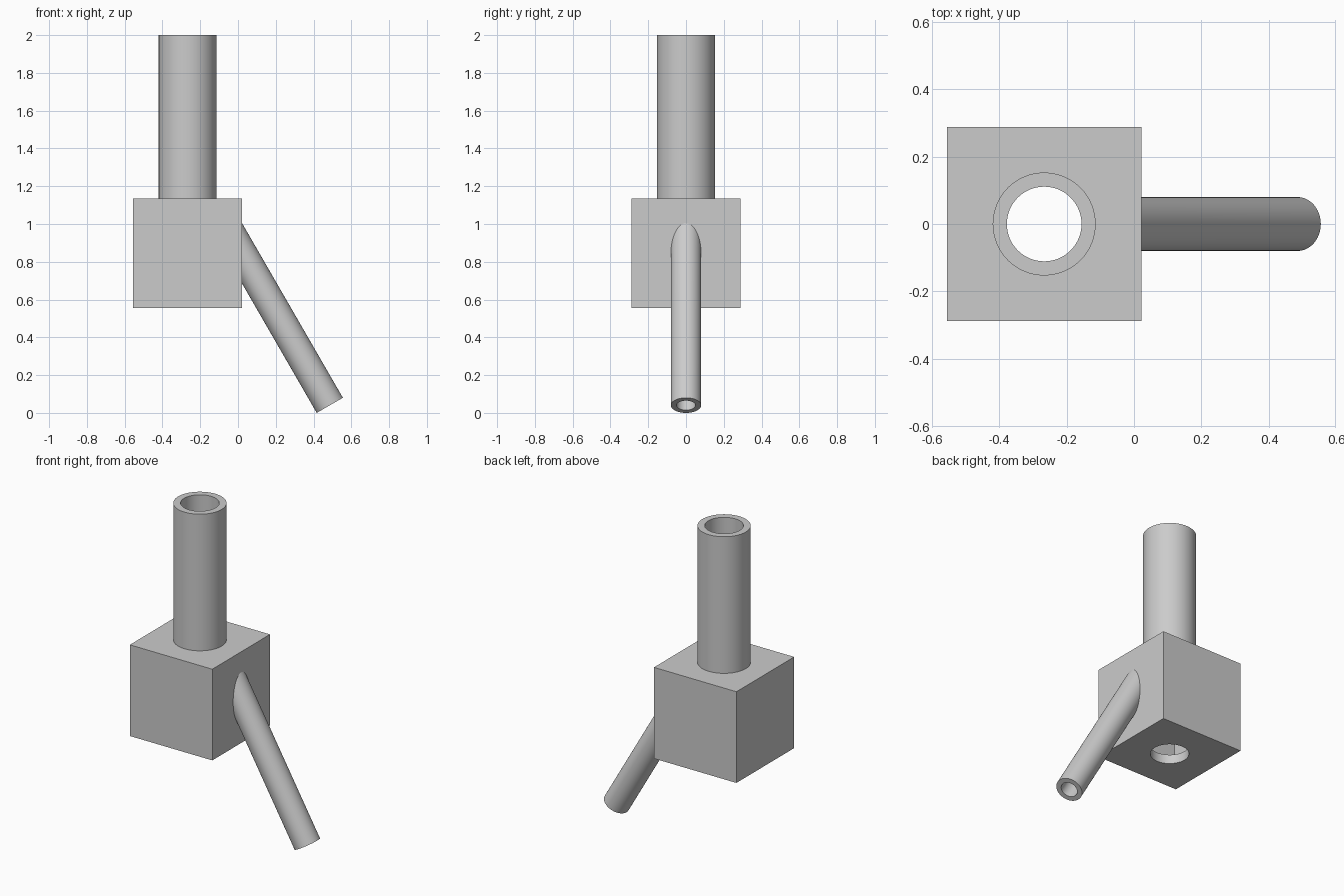
import bpy
import bmesh
import math
from mathutils import Matrix, Vector

cube = bpy.data.objects.get("Cube")
if cube:
    bpy.data.objects.remove(cube, do_unlink=True)

grey = bpy.data.materials.new("plain grey")
grey.use_nodes = True
grey.diffuse_color = (0.6, 0.6, 0.6, 1)
grey.node_tree.nodes["Principled BSDF"].inputs["Base Color"].default_value = (0.6, 0.6, 0.6, 1)

SIDE, WALL = 0.578, 0.058
CENTRE = Vector((-0.267, 0, 0.845))
PIPE_R, BORE_R = 0.153, 0.111
SPOUT_R, SPOUT_BORE_R = 0.08, 0.05
TOP = CENTRE.z + SIDE / 2
SPOUT_END = Vector((0.486, 0, 0.04))
SPOUT_DIR = Vector((-math.sin(math.radians(30)), 0, math.cos(math.radians(30))))


def finish(name, bm):
    mesh = bpy.data.meshes.new(name)
    bmesh.ops.recalc_face_normals(bm, faces=bm.faces)
    bm.to_mesh(mesh)
    bm.free()
    obj = bpy.data.objects.new(name, mesh)
    bpy.context.collection.objects.link(obj)
    mesh.materials.append(grey)
    return obj


def box(name, size):
    bm = bmesh.new()
    bmesh.ops.create_cube(bm, size=size, matrix=Matrix.Translation(CENTRE))
    return finish(name, bm)


def rod(name, start, direction, length, radius):
    turn = direction.to_track_quat("Z", "Y").to_matrix().to_4x4()
    bm = bmesh.new()
    bmesh.ops.create_cone(bm, cap_ends=True, segments=64, radius1=radius, radius2=radius,
                          depth=length,
                          matrix=Matrix.Translation(start + direction * length / 2) @ turn)
    return finish(name, bm)


def cut(obj, cutter):
    cutter.hide_render = True
    mod = obj.modifiers.new("cut", "BOOLEAN")
    mod.operation = "DIFFERENCE"
    mod.solver = "EXACT"
    mod.object = cutter
    bpy.context.view_layer.objects.active = obj
    bpy.ops.object.modifier_apply(modifier=mod.name)
    bpy.data.objects.remove(cutter, do_unlink=True)


UP = Vector((0, 0, 1))


def main_bore():
    return rod("bore_cutter", Vector((CENTRE.x, 0, 0.3)), UP, 2, BORE_R)


def spout_bore():
    return rod("spout_bore_cutter", SPOUT_END - SPOUT_DIR * 0.1, SPOUT_DIR, 1.2, SPOUT_BORE_R)


# Hollow cubic housing, open above, below and into the spout
housing = box("housing", SIDE)
cut(housing, box("cavity_cutter", SIDE - 2 * WALL))
cut(housing, main_bore())
cut(housing, spout_bore())

# Upright pipe
pipe = rod("upright_pipe", Vector((CENTRE.x, 0, TOP)), UP, 2 - TOP, PIPE_R)
cut(pipe, main_bore())

# Slanted spout, trimmed flush to the housing side
spout = rod("slanted_spout", SPOUT_END, SPOUT_DIR, 1.12, SPOUT_R)
cut(spout, box("trim_cutter", SIDE))
cut(spout, spout_bore())

# Smooth round walls, crisp rims
for obj in (housing, pipe, spout):
    bpy.ops.object.select_all(action="DESELECT")
    obj.select_set(True)
    bpy.context.view_layer.objects.active = obj
    bpy.ops.object.shade_smooth_by_angle(angle=math.radians(30))
